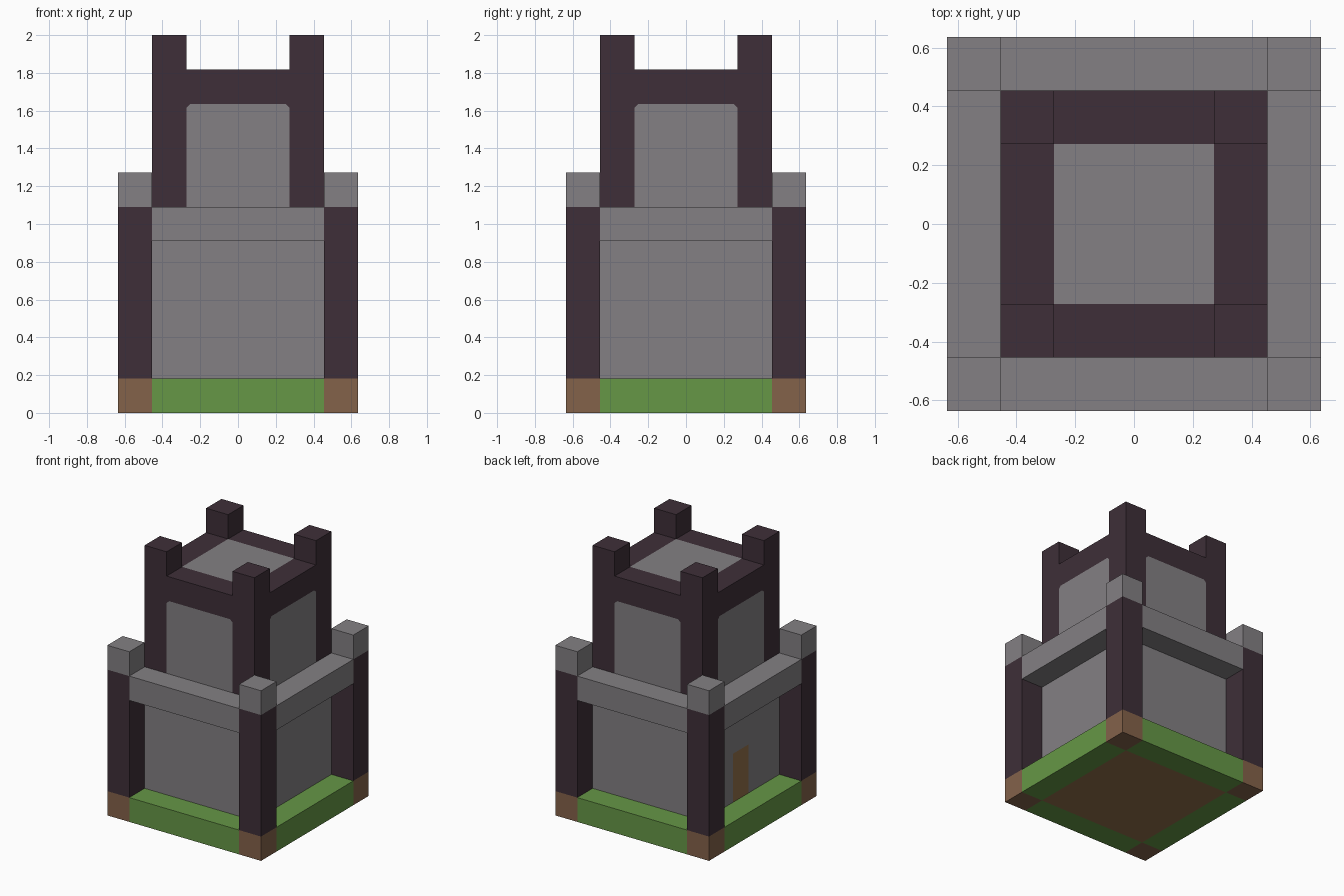
import bpy
import bmesh
from mathutils import Vector

cube = bpy.data.objects.get("Cube")
if cube:
    bpy.data.objects.remove(cube, do_unlink=True)

U = 2 / 11  # one block
EPS = 0.01


def make_material(name, rgb):
    linear = [((c / 255 + 0.055) / 1.055) ** 2.4 for c in rgb] + [1]
    mat = bpy.data.materials.new(name)
    mat.diffuse_color = linear
    mat.use_nodes = True
    shader = mat.node_tree.nodes["Principled BSDF"]
    shader.inputs["Base Color"].default_value = linear
    shader.inputs["Roughness"].default_value = 0.9
    return mat


STONE = make_material("grey stone", (131, 128, 131))
TIMBER = make_material("dark timber", (62, 47, 56))
GRASS = make_material("grass green", (102, 151, 70))
EARTH = make_material("earth brown", (132, 98, 74))
WOOD = make_material("light wood brown", (146, 112, 74))


def block(name, low, high, mats, cuts=(), rule=None, chamfer=None):
    """Box in block units; cuts are (axis, position), rule picks a material per face."""
    low, high = Vector(low) * U, Vector(high) * U
    bm = bmesh.new()
    bmesh.ops.create_cube(bm, size=1)
    for v in bm.verts:
        v.co = (low + high) / 2 + v.co * (high - low)
    for axis, pos in cuts:
        normal = Vector((0, 0, 0))
        normal[axis] = 1
        bmesh.ops.bisect_plane(bm, geom=bm.verts[:] + bm.edges[:] + bm.faces[:],
                               plane_co=normal * pos * U, plane_no=normal)
    if chamfer:
        corners = [v for v in bm.verts if chamfer(v.co / U)]
        bmesh.ops.bevel(bm, geom=corners, offset=0.02, segments=1, affect='VERTICES')
    bm.normal_update()
    if rule:
        for f in bm.faces:
            f.material_index = rule(f.calc_center_median() / U, f.normal)
    mesh = bpy.data.meshes.new(name)
    bm.to_mesh(mesh)
    bm.free()
    for mat in mats:
        mesh.materials.append(mat)
    obj = bpy.data.objects.new(name, mesh)
    bpy.context.collection.objects.link(obj)
    return obj


# Ground slab: grass edges, earth corners, bare underside
def ground_rule(c, n):
    edges = (abs(c.x) > 2.5 + EPS) + (abs(c.y) > 2.5 + EPS)
    if edges == 2:
        return 1
    return 2 if edges == 0 and n.z < -0.5 else 0


block("ground", (-3.5, -3.5, 0), (3.5, 3.5, 1), [GRASS, EARTH, WOOD],
      [(a, p) for a in (0, 1) for p in (-2.5, 2.5)], ground_rule)


# Lower walls with the door on one side
def door_rule(c, n):
    return int(n.x < -0.5 and abs(c.y) < 0.5 - EPS and c.z < 3 - EPS)


block("lower_walls", (-2.5, -2.5, 1), (2.5, 2.5, 6), [STONE, WOOD],
      [(1, -0.5), (1, 0.5), (2, 3)], door_rule)


# Upper keep: stone panels in a dark frame, with clipped upper corners
def keep_rule(c, n):
    if abs(n.z) > 0.5:
        return int(max(abs(c.x), abs(c.y)) > 1.5 - EPS)
    across = c.x if abs(n.y) > 0.5 else c.y
    return int(abs(across) > 1.5 - EPS or c.z > 9 - EPS)


def panel_corner(p):
    near = [abs(abs(q) - 1.5) < EPS for q in (p.x, p.y)]
    return abs(p.z - 9) < EPS and any(near)


block("upper_keep", (-2.5, -2.5, 6), (2.5, 2.5, 10), [STONE, TIMBER],
      [(a, p) for a in (0, 1) for p in (-1.5, 1.5)] + [(2, 9)],
      keep_rule, panel_corner)

# Corner posts, their caps and the battlements
for sx, side in ((-1, "right"), (1, "left")):
    for sy, end in ((-1, "front"), (1, "back")):
        for part, mid, bottom, top, mat in (("post", 3, 1, 6, TIMBER),
                                            ("post_cap", 3, 6, 7, STONE),
                                            ("battlement", 2, 10, 11, TIMBER)):
            x, y = sx * mid, sy * mid
            block(f"{end}_{side}_{part}", (x - 0.5, y - 0.5, bottom),
                  (x + 0.5, y + 0.5, top), [mat])

# Overhanging ledges between the posts
for s, end, side in ((-1, "front", "right"), (1, "back", "left")):
    block(f"{end}_ledge", (-2.5, s * 3 - 0.5, 5), (2.5, s * 3 + 0.5, 6), [STONE])
    block(f"{side}_ledge", (s * 3 - 0.5, -2.5, 5), (s * 3 + 0.5, 2.5, 6), [STONE])
